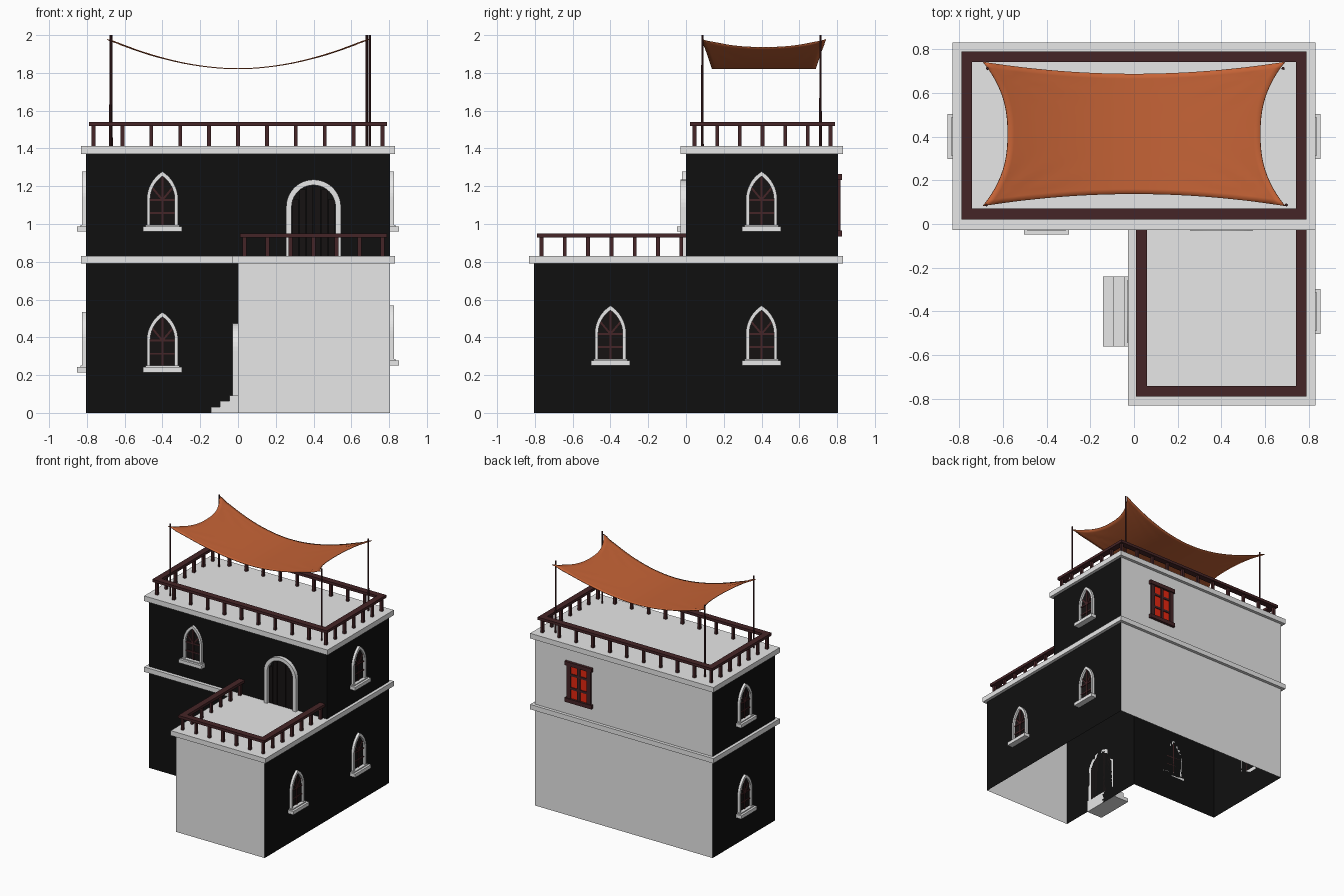
import bpy, bmesh, math
from mathutils import Vector, Matrix

if "Cube" in bpy.data.objects:
    bpy.data.objects.remove(bpy.data.objects["Cube"])


def material(name, r, g, b):
    m = bpy.data.materials.new(name)
    m.use_nodes = True
    m.diffuse_color = (r, g, b, 1)
    node = next(n for n in m.node_tree.nodes if n.type == "BSDF_PRINCIPLED")
    node.inputs["Base Color"].default_value = (r, g, b, 1)
    return m


BLACK = material("black wall", 0.005, 0.005, 0.005)
PLASTER = material("pale plaster", 0.8, 0.8, 0.8)
WOOD = material("dark wood", 0.06, 0.018, 0.02)
PLANK = material("black door", 0.008, 0.006, 0.006)
CLOTH = material("orange cloth", 0.56, 0.125, 0.037)
RED = material("red glass", 0.8, 0.02, 0.005)


def finish(bm, name, *mats):
    bmesh.ops.recalc_face_normals(bm, faces=bm.faces)
    me = bpy.data.meshes.new(name)
    bm.to_mesh(me)
    bm.free()
    ob = bpy.data.objects.new(name, me)
    bpy.context.collection.objects.link(ob)
    for m in mats:
        me.materials.append(m)
    return ob


def box(bm, lo, hi, M=Matrix()):
    lo, hi = Vector(lo), Vector(hi)
    T = Matrix.Translation((lo + hi) / 2) @ Matrix.Diagonal((*(hi - lo), 1))
    bmesh.ops.create_cube(bm, size=1, matrix=M @ T)


def prism(bm, poly, z0, z1, caps=True):
    lo = [bm.verts.new((x, y, z0)) for x, y in poly]
    hi = [bm.verts.new((x, y, z1)) for x, y in poly]
    for i in range(len(poly)):
        j = (i + 1) % len(poly)
        bm.faces.new((lo[i], lo[j], hi[j], hi[i]))
    if caps:
        bm.faces.new(lo)
        bm.faces.new(hi)


def l_shape(e, inner):
    return [(-e, inner), (inner, inner), (inner, -e), (e, -e), (e, e), (-e, e)]


def wall_frame(x, y, z, normal):
    """Local x runs along the wall, y points out of it, z goes up."""
    n = Vector(normal)
    t = Vector((0, 0, 1)).cross(n)
    M = Matrix((t, n, (0, 0, 1))).transposed().to_4x4()
    return Matrix.Translation((x, y, z)) @ M


# Walls: open L-shaped lower storey and upper storey, with plaster end faces
W, E = 0.805, 0.83
bm = bmesh.new()
prism(bm, l_shape(W, 0), 0, 0.8, False)
prism(bm, [(-W, 0), (W, 0), (W, W), (-W, W)], 0.82, 1.38, False)
for f in bm.faces:
    y = f.calc_center_median().y
    f.material_index = 1 if abs(y) > W - 0.01 else 0
finish(bm, "walls", BLACK, PLASTER)

# Floor slabs
bm = bmesh.new()
prism(bm, l_shape(E, -0.028), 0.79, 0.83)
finish(bm, "terrace_slab", PLASTER)
bm = bmesh.new()
box(bm, (-E, -0.028, 1.37), (E, E, 1.412))
finish(bm, "roof_slab", PLASTER)


# Railings: square posts under a flat handrail
def railing(name, runs, z):
    bm = bmesh.new()
    r, p = 0.025, 0.01
    for (x0, y0), (x1, y1), count in runs:
        box(bm, (min(x0, x1) - r, min(y0, y1) - r, z + 0.108),
            (max(x0, x1) + r, max(y0, y1) + r, z + 0.13))
        for i in range(count):
            t = i / (count - 1)
            x, y = x0 + (x1 - x0) * t, y0 + (y1 - y0) * t
            box(bm, (x - p, y - p, z - 0.005), (x + p, y + p, z + 0.11))
    finish(bm, name, WOOD)


R, F = 0.765, 0.045
railing("roof_railing", [((-R, F), (R, F), 11), ((-R, R), (R, R), 11),
                         ((-R, F), (-R, R), 7), ((R, F), (R, R), 7)], 1.41)
railing("terrace_railing", [((0.035, -R), (R, -R), 7), ((0.035, -R), (0.035, -0.025), 7),
                            ((R, -R), (R, -0.025), 7)], 0.82)


# Arched openings: two arcs that meet at the top
def arch(half, spring, rise, steps=10):
    rad = (rise ** 2 + half ** 2) / (2 * half)
    top = math.atan2(rise, rad - half) if rad > half + 1e-6 else math.pi / 2
    right = [(half, 0)]
    for i in range(steps + 1):
        a = top * i / steps
        right.append((half - rad + rad * math.cos(a), spring + rad * math.sin(a)))
    return right + [(-x, z) for x, z in reversed(right[:-1])]


def arch_frame(name, M, outer, inner, depth):
    bm = bmesh.new()
    rows = []
    for (ox, oz), (ix, iz) in zip(outer, inner):
        loop = ((ox, 0, oz), (ox, depth, oz), (ix, depth, iz), (ix, 0, iz))
        rows.append([bm.verts.new(M @ Vector(c)) for c in loop])
    for a, b in zip(rows, rows[1:]):
        for i in range(4):
            j = (i + 1) % 4
            bm.faces.new((a[i], a[j], b[j], b[i]))
    bm.faces.new(rows[0])
    bm.faces.new(rows[-1])
    finish(bm, name, PLASTER)


def window(name, M):
    inner = arch(0.065, 0.14, 0.125)
    arch_frame(name + "_frame", M, arch(0.083, 0.14, 0.15), inner, 0.02)
    bm = bmesh.new()
    box(bm, (-0.103, 0, -0.028), (0.103, 0.048, 0))
    box(bm, (-0.09, 0, 0), (0.09, 0.03, 0.008))
    finish(bm, name + "_sill", PLASTER)
    bm = bmesh.new()
    bm.faces.new([bm.verts.new(M @ Vector((x, 0.003, z))) for x, z in inner])
    finish(bm, name + "_glass", PLANK)
    # Move the sill from local space onto the wall
    bpy.data.objects[name + "_sill"].matrix_world = M
    # Glazing bars, with two slanted bars in the head
    bm = bmesh.new()
    b = 0.005
    box(bm, (-b, 0, 0), (b, 0.009, 0.26), M)
    for z in (0.07, 0.14):
        box(bm, (-0.066, 0, z - b), (0.066, 0.009, z + b), M)
    for side in (-1, 1):
        tilt = Matrix.Translation((0, 0, 0.14)) @ Matrix.Rotation(side * math.radians(40), 4, "Y")
        box(bm, (-b, 0, 0), (b, 0.008, 0.085), M @ tilt)
    finish(bm, name + "_bars", WOOD)


FRONT, BACK, LEFT, RIGHT = (0, -1, 0), (0, 1, 0), (1, 0, 0), (-1, 0, 0)
window("front_upper_window", wall_frame(-0.4, 0, 0.988, FRONT))
window("front_lower_window", wall_frame(-0.4, 0, 0.243, FRONT))
window("right_upper_window", wall_frame(-W, 0.4, 0.988, RIGHT))
window("right_lower_window", wall_frame(-W, 0.4, 0.243, RIGHT))
window("left_upper_window", wall_frame(W, 0.4, 0.988, LEFT))
window("left_lower_window", wall_frame(W, 0.4, 0.278, LEFT))
window("left_wing_window", wall_frame(W, -0.4, 0.278, LEFT))


def door(name, M, spring):
    half = 0.116
    arch_frame(name + "_frame", M, arch(0.145, spring, 0.145), arch(half, spring, half), 0.03)
    bm = bmesh.new()
    count = 6
    w = 2 * half / count
    for i in range(count):
        x = -half + w * i
        far = max(abs(x), abs(x + w)) - 0.008
        box(bm, (x + 0.002, 0, 0), (x + w - 0.002, 0.009, spring + math.sqrt(half ** 2 - far ** 2)), M)
    finish(bm, name + "_planks", PLANK)


door("terrace_door", wall_frame(0.4, 0, 0.83, FRONT), 0.26)
door("entrance_door", wall_frame(0, -0.4, 0.09, RIGHT), 0.24)

# Entrance steps
bm = bmesh.new()
for i, out in enumerate((0.142, 0.094, 0.046)):
    box(bm, (-out, -0.56, 0.031 * i), (0, -0.24, 0.031 * (i + 1)))
finish(bm, "entrance_steps", PLASTER)

# Back window: wooden frame over red panes
M = wall_frame(0.4, W, 1.1, BACK)
bm = bmesh.new()
box(bm, (-0.1, 0, -0.15), (0.1, 0.004, 0.15), M)
finish(bm, "back_window_panes", RED)
bm = bmesh.new()
for x, r in ((-0.092, 0.018), (0, 0.012), (0.092, 0.018)):
    box(bm, (x - r, 0, -0.15), (x + r, 0.014, 0.15), M)
for z in (-0.05, 0.06):
    box(bm, (-0.1, 0, z - 0.009), (0.1, 0.011, z + 0.009), M)
for z in (-0.15, 0.15):
    box(bm, (-0.122, 0, z - 0.016), (0.122, 0.022, z + 0.016), M)
finish(bm, "back_window_frame", WOOD)

# Canopy poles
bm = bmesh.new()
for x, y in ((-0.675, 0.087), (-0.67, 0.712), (0.697, 0.087), (0.682, 0.712)):
    bmesh.ops.create_cone(bm, cap_ends=True, segments=8, radius1=0.007, radius2=0.006,
                          depth=0.595, matrix=Matrix.Translation((x, y, 1.7025)))
finish(bm, "canopy_poles", WOOD)

# Sagging cloth canopy, drawn in along its edges and creased towards the corners
bm = bmesh.new()
bmesh.ops.create_grid(bm, x_segments=40, y_segments=24, size=1)
for v in bm.verts:
    s, t = v.co.x, v.co.y
    x = s * (0.578 + 0.114 * abs(t) ** 2.4)
    y = 0.412 + t * (0.275 + 0.055 * s * s)
    crease = 0.004 * math.sin(14 * math.atan2(1.05 - abs(t), 1.05 - abs(s))) * (s * t) ** 2
    v.co = (x, y, 1.822 + 0.158 * (abs(x) / 0.69) ** 1.9 + crease)
for f in bm.faces:
    f.smooth = True
canopy = finish(bm, "canopy", CLOTH)
mod = canopy.modifiers.new("thickness", "SOLIDIFY")
mod.thickness = 0.005
mod.offset = 0
